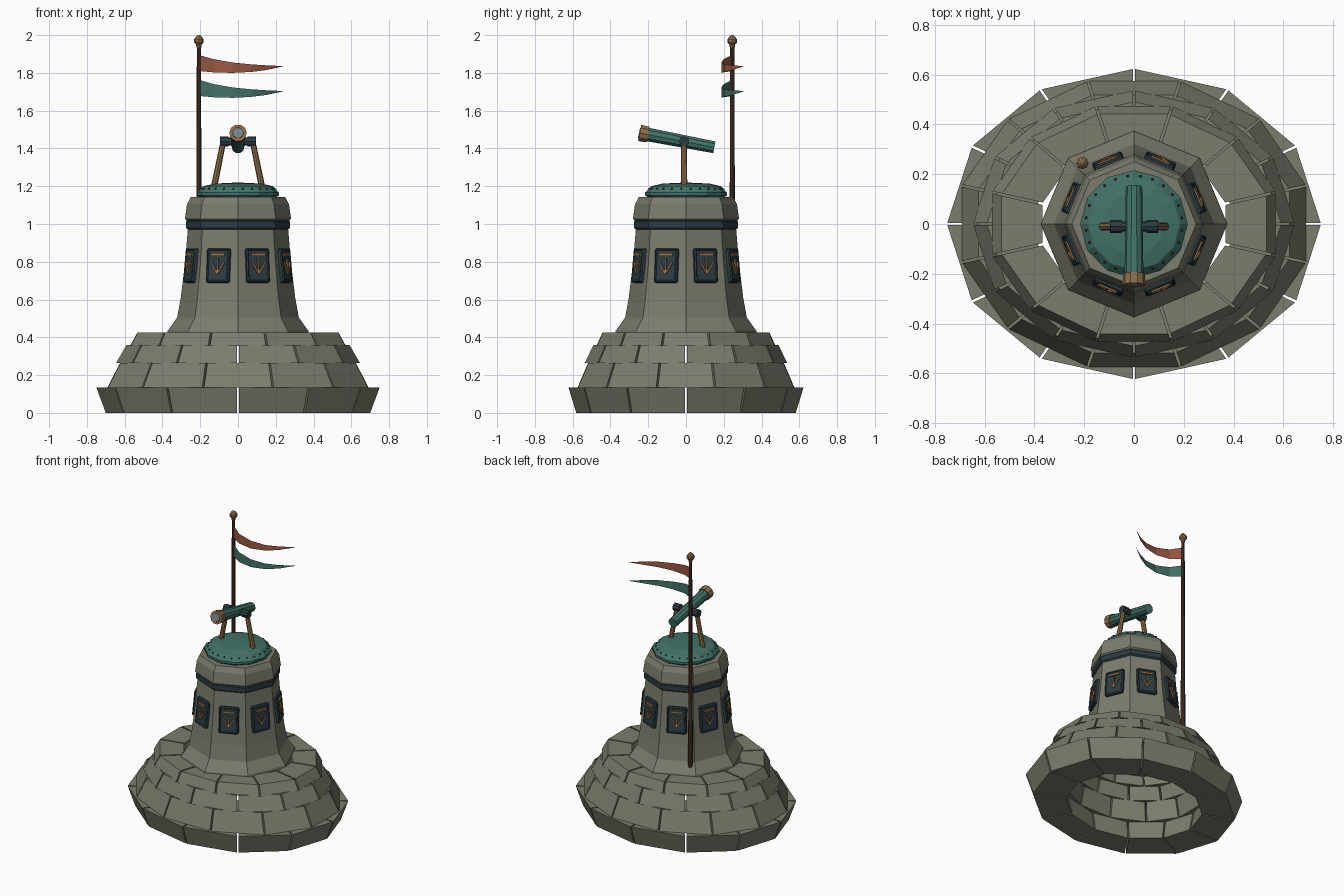
import bpy, bmesh, math
from math import sin, cos, radians, pi
from mathutils import Vector, Matrix

if "Cube" in bpy.data.objects:
    bpy.data.objects.remove(bpy.data.objects["Cube"])


def material(name, r, g, b):
    m = bpy.data.materials.new(name)
    m.use_nodes = True
    m.diffuse_color = (r, g, b, 1)
    m.node_tree.nodes["Principled BSDF"].inputs["Base Color"].default_value = (r, g, b, 1)
    return m


STONE = material("stone", 0.2, 0.2, 0.155)
GREEN = material("green_metal", 0.055, 0.17, 0.14)
SLATE = material("dark_slate", 0.025, 0.047, 0.057)
BRASS = material("brass", 0.28, 0.16, 0.07)
WOOD = material("dark_wood", 0.065, 0.032, 0.02)
RUST = material("rust_cloth", 0.32, 0.1, 0.052)
GLASS = material("lens_glass", 0.2, 0.25, 0.27)


def finish(bm, name, mat, matrix=None):
    bmesh.ops.recalc_face_normals(bm, faces=bm.faces)
    mesh = bpy.data.meshes.new(name)
    bm.to_mesh(mesh)
    bm.free()
    mesh.materials.append(mat)
    obj = bpy.data.objects.new(name, mesh)
    if matrix:
        obj.matrix_world = matrix
    bpy.context.collection.objects.link(obj)
    return obj


def lathe(name, profile, sides, mat, matrix=None, turn=0):
    """Stack of regular polygons from (radius, height) pairs, capped at both ends."""
    bm = bmesh.new()
    rings = []
    for r, z in profile:
        rings.append([bm.verts.new((r * cos(turn + 2 * pi * i / sides),
                                    r * sin(turn + 2 * pi * i / sides), z))
                      for i in range(sides)])
    for low, high in zip(rings, rings[1:]):
        for i in range(sides):
            j = (i + 1) % sides
            bm.faces.new((low[i], low[j], high[j], high[i]))
    bm.faces.new(rings[0][::-1])
    bm.faces.new(rings[-1])
    return finish(bm, name, mat, matrix)


def along(p, q):
    """Matrix that puts local z on the line from p to q."""
    p, q = Vector(p), Vector(q)
    return Matrix.Translation(p) @ (q - p).to_track_quat('Z', 'Y').to_matrix().to_4x4()


def rod(name, p, q, r0, r1, sides, mat):
    length = (Vector(q) - Vector(p)).length
    return lathe(name, [(r0, 0), (r1, length)], sides, mat, along(p, q))


def add_box(bm, size, matrix):
    bmesh.ops.create_cube(bm, size=1, matrix=matrix @ Matrix.Diagonal((*size, 1)))


# Oval base: four courses of twelve separate blocks, joints staggered
def course(name, z0, z1, out0, out1, in0, in1, offset):
    bm = bmesh.new()
    for k in range(12):
        corners = []
        for r, z in ((out0, z0), (out1, z1), (in1, z1), (in0, z0)):
            for step, side in ((0, 1), (1, -1)):
                a = radians(30 * (k + step) + offset)
                corners.append(bm.verts.new((r * cos(a) - side * 0.005 * sin(a),
                                             0.83 * r * sin(a) + side * 0.005 * cos(a), z)))
        a0, a1, b0, b1, c0, c1, d0, d1 = corners
        for f in ((a0, a1, b1, b0), (b0, b1, c1, c0), (c0, c1, d1, d0),
                  (d0, d1, a1, a0), (a0, b0, c0, d0), (a1, d1, c1, b1)):
            bm.faces.new(f)
    return finish(bm, name, STONE)


course("base_course_bottom", 0, 0.135, 0.70, 0.75, 0.47, 0.50, 0)
course("base_course_second", 0.135, 0.265, 0.714, 0.645, 0.48, 0.45, 15)
course("base_course_third", 0.265, 0.36, 0.645, 0.59, 0.44, 0.41, 0)
course("base_course_top", 0.355, 0.425, 0.59, 0.55, 0.39, 0.38, 15)

# Octagonal tower with band and coping
lathe("tower_shaft", [(0.375, 0.42), (0.372, 0.435), (0.322, 0.505), (0.303, 0.61),
                      (0.28, 0.8), (0.265, 0.98)], 8, STONE)
lathe("tower_band", [(0.265, 0.97), (0.276, 0.98), (0.276, 1.012), (0.268, 1.022)], 8, SLATE)
lathe("tower_coping", [(0.27, 1.017), (0.281, 1.027), (0.27, 1.105), (0.25, 1.142)], 8, STONE)

# Low metal dome with a ring of rivets
lathe("dome", [(0.2, 1.138), (0.216, 1.152), (0.216, 1.167), (0.185, 1.2),
               (0.125, 1.214), (0.02, 1.219)], 12, GREEN)
bm = bmesh.new()
for i in range(24):
    a = 2 * pi * (i + 0.5) / 24
    bmesh.ops.create_icosphere(bm, subdivisions=1, radius=0.006,
                               matrix=Matrix.Translation((0.194 * cos(a), 0.194 * sin(a), 1.187)))
finish(bm, "dome_rivets", WOOD)

# Eight wall plaques, each with a brass bar and a three-pronged mark
for i in range(8):
    place = (Matrix.Rotation(radians(22.5 + 45 * i), 4, 'Z')
             @ Matrix.Translation((0.268, 0, 0.78)) @ Matrix.Rotation(radians(-5.5), 4, 'Y'))
    bm = bmesh.new()
    add_box(bm, (0.03, 0.13, 0.182), Matrix.Identity(4))
    bmesh.ops.bevel(bm, geom=bm.edges[:], offset=0.007, segments=1, affect='EDGES')
    front = max(bm.faces, key=lambda f: f.calc_center_median().x)
    bmesh.ops.inset_individual(bm, faces=[front], thickness=0.007, depth=-0.004)
    finish(bm, f"plaque_{i + 1}", SLATE, place)
    bm = bmesh.new()
    add_box(bm, (0.012, 0.08, 0.014), Matrix.Translation((0.014, 0, 0.057)))
    for tilt, length in ((-32, 0.072), (0, 0.078), (32, 0.072)):
        add_box(bm, (0.012, 0.009, length),
                Matrix.Translation((0.014, 0, -0.045)) @ Matrix.Rotation(radians(tilt), 4, 'X')
                @ Matrix.Translation((0, 0, length / 2)))
    finish(bm, f"plaque_mark_{i + 1}", BRASS, place)

# Telescope stand
for side, label in ((1, "left"), (-1, "right")):
    rod(f"stand_leg_{label}", (side * 0.128, -0.01, 1.19), (side * 0.078, -0.01, 1.435),
        0.017, 0.015, 8, BRASS)
    rod(f"stand_cap_{label}", (side * 0.05, -0.01, 1.437), (side * 0.096, -0.01, 1.437),
        0.027, 0.027, 8, SLATE)
rod("stand_axle", (-0.09, -0.01, 1.437), (0.09, -0.01, 1.437), 0.021, 0.021, 8, SLATE)

# Telescope, nose raised to the front
rear, nose = Vector((0, 0.15, 1.406)), Vector((0, -0.245, 1.482))
axis = (nose - rear).normalized()
rod("telescope_tube", rear, nose - axis * 0.03, 0.033, 0.038, 10, GREEN)
rod("telescope_rim", nose - axis * 0.045, nose, 0.044, 0.046, 10, BRASS)
rod("telescope_lens", nose - axis * 0.01, nose + axis * 0.004, 0.034, 0.028, 10, GLASS)

# Flagpole with finial
POLE = Vector((-0.207, 0.245, 0))
at_pole = Matrix.Translation(POLE)
lathe("flagpole", [(0.016, 0.42), (0.011, 1.95)], 8, WOOD, at_pole)
lathe("flagpole_finial", [(0.013, 1.935), (0.015, 1.95), (0.025, 1.96), (0.025, 1.978),
                          (0.012, 1.995), (0.006, 2.0)], 8, BRASS, at_pole)


# Two tapering pennants as thin wavy sheets: (x, y, upper z, lower z)
def pennant(name, drop, mat):
    stations = ((-0.207, 0.245, 1.895, 1.81), (-0.13, 0.2, 1.873, 1.803),
                (-0.03, 0.187, 1.855, 1.8), (0.07, 0.205, 1.845, 1.805),
                (0.15, 0.245, 1.84, 1.815), (0.237, 0.305, 1.836, 1.834))
    bm = bmesh.new()
    pairs = [(bm.verts.new((x, y, top - drop)), bm.verts.new((x, y, low - drop)))
             for x, y, top, low in stations]
    for (a, b), (c, d) in zip(pairs, pairs[1:]):
        bm.faces.new((a, b, d, c))
    finish(bm, name, mat)


pennant("upper_pennant", 0, RUST)
pennant("lower_pennant", 0.132, GREEN)
